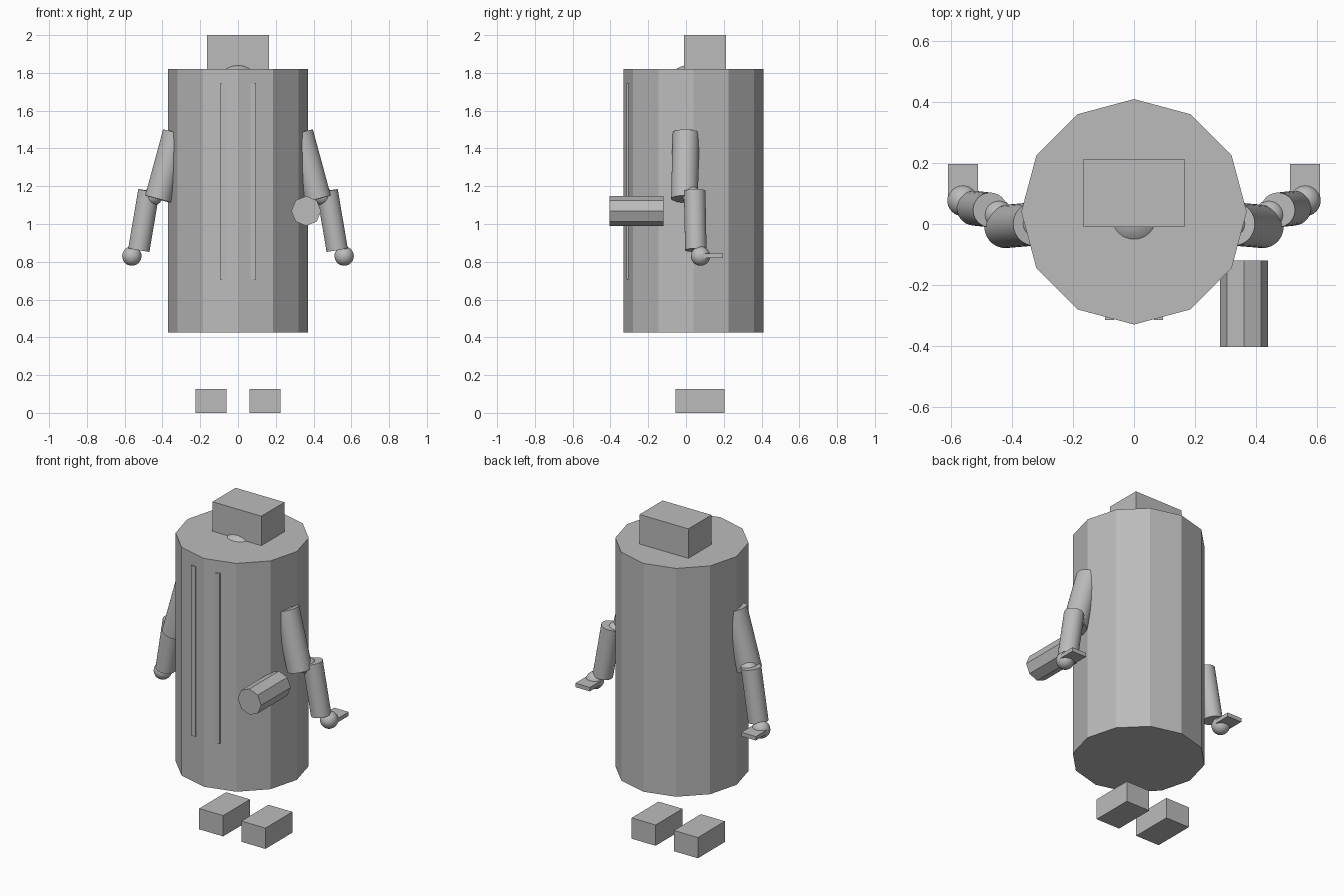
import bpy
from math import pi, radians
from mathutils import Vector

old = bpy.data.objects.get("Cube")
if old:
    bpy.data.objects.remove(old, do_unlink=True)

# One plain grey for everything
grey = bpy.data.materials.new("plain grey")
grey.use_nodes = True
grey.diffuse_color = (0.5, 0.5, 0.5, 1)
grey.node_tree.nodes["Principled BSDF"].inputs["Base Color"].default_value = (0.5, 0.5, 0.5, 1)


def finish(name, smooth=False):
    ob = bpy.context.object
    ob.name = name
    ob.data.materials.append(grey)
    if smooth:
        bpy.ops.object.shade_smooth_by_angle(angle=radians(40))
    return ob


def box(name, low, high):
    low, high = Vector(low), Vector(high)
    bpy.ops.mesh.primitive_cube_add(size=1, location=(low + high) / 2)
    bpy.context.object.scale = high - low
    bpy.ops.object.transform_apply(location=False, rotation=False, scale=True)
    return finish(name)


def ball(name, centre, radius):
    bpy.ops.mesh.primitive_uv_sphere_add(segments=32, ring_count=16, radius=radius, location=centre)
    return finish(name, True)


def limb(name, start, end, radius):
    start, end = Vector(start), Vector(end)
    axis = end - start
    bpy.ops.mesh.primitive_cylinder_add(vertices=32, radius=radius, depth=axis.length,
                                        location=(start + end) / 2,
                                        rotation=axis.to_track_quat('Z', 'Y').to_euler())
    return finish(name, True)


# Twelve-sided body, neck and head
bpy.ops.mesh.primitive_cylinder_add(vertices=12, radius=0.37, depth=1.395, location=(0, 0.04, 1.1225))
finish("body")
ball("neck", (0, 0.022, 1.722), 0.122)
box("head", (-0.165, -0.01, 1.8), (0.165, 0.213, 2.0))

# Eight-sided pouch on the left front
bpy.ops.mesh.primitive_cylinder_add(vertices=8, radius=0.079, depth=0.285,
                                    location=(0.361, -0.262, 1.069), rotation=(pi / 2, 0, 0))
finish("pouch")

# Mirrored parts
for side, s in (("left", 1), ("right", -1)):
    box(side + "_strap", (s * 0.081 - 0.015, -0.29, 0.706), (s * 0.081 + 0.015, -0.315, 1.745))
    box(side + "_foot", (s * 0.143 - 0.081, -0.055, 0), (s * 0.143 + 0.081, 0.205, 0.127))
    ball(side + "_shoulder", (s * 0.33, 0, 1.455), 0.05)
    limb(side + "_upper_arm", (s * 0.328, 0, 1.482), (s * 0.423, -0.008, 1.132), 0.071)
    ball(side + "_elbow", (s * 0.447, 0.03, 1.15), 0.05)
    limb(side + "_forearm", (s * 0.472, 0.046, 1.175), (s * 0.525, 0.052, 0.862), 0.057)
    ball(side + "_wrist", (s * 0.562, 0.077, 0.83), 0.051)
    box(side + "_hand", (s * 0.561 - 0.049, 0.09, 0.82), (s * 0.561 + 0.049, 0.197, 0.844))
